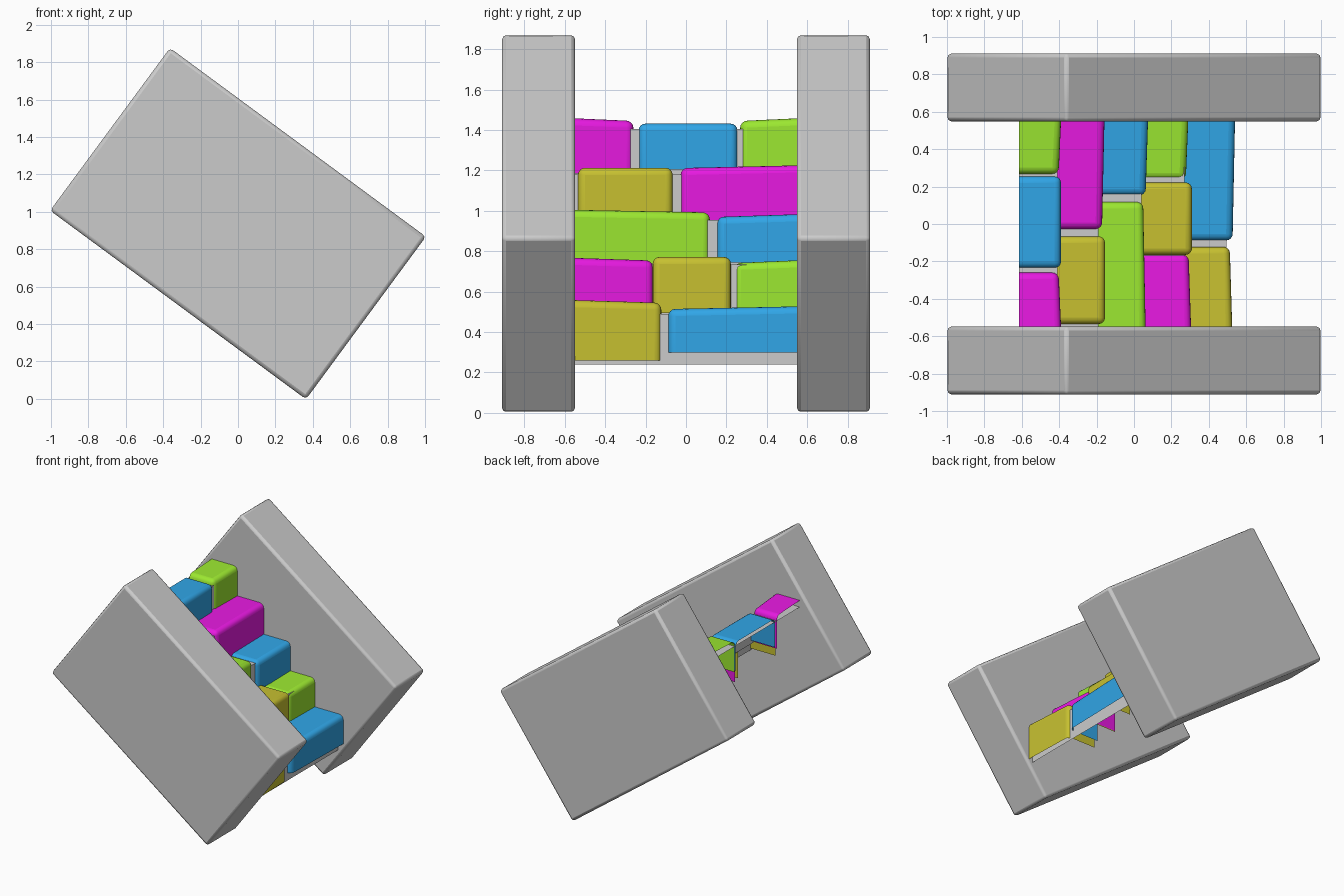
import bpy, bmesh, math

if "Cube" in bpy.data.objects:
    bpy.data.objects.remove(bpy.data.objects["Cube"])

def material(name, rgb):
    m = bpy.data.materials.new(name)
    m.diffuse_color = (*rgb, 1)
    m.use_nodes = True
    m.node_tree.nodes["Principled BSDF"].inputs["Base Color"].default_value = m.diffuse_color
    return m

MATS = {
    'M': material('magenta', (0.80, 0.01, 0.75)),
    'G': material('green', (0.33, 0.80, 0.03)),
    'B': material('blue', (0.03, 0.38, 0.80)),
    'O': material('olive', (0.57, 0.53, 0.03)),
}

def finish(name, bm, bevel=0, segments=3):
    me = bpy.data.meshes.new(name)
    bmesh.ops.recalc_face_normals(bm, faces=bm.faces)
    bm.to_mesh(me)
    bm.free()
    ob = bpy.data.objects.new(name, me)
    bpy.context.collection.objects.link(ob)
    if bevel:
        mod = ob.modifiers.new('rounding', 'BEVEL')
        mod.width, mod.segments = bevel, segments
        mod.limit_method = 'ANGLE'
    bpy.ops.object.select_all(action='DESELECT')
    ob.select_set(True)
    bpy.context.view_layer.objects.active = ob
    bpy.ops.object.shade_smooth_by_angle(angle=math.radians(40))
    return ob

# Side walls: tilted slabs
for side, name in ((-1, 'front_wall'), (1, 'back_wall')):
    bm = bmesh.new()
    bmesh.ops.create_cube(bm, size=1)
    bmesh.ops.scale(bm, vec=(1.70, 0.363, 1.08), verts=bm.verts)
    wall = finish(name, bm, 0.02, 2)
    wall.location = (0, side * 0.73, 0.937)
    wall.rotation_euler = (0, math.radians(36.4), 0)

# Mortar: open stepped sheet behind the stones
fronts = [0.495, 0.27, 0.04, -0.19, -0.41]
tops = [0.49, 0.735, 0.955, 1.18, 1.405]
profile = [(fronts[0], 0.24)]
for i, (x, z) in enumerate(zip(fronts, tops)):
    profile += [(x, z), ((fronts + [-0.615])[i + 1], z)]
bm = bmesh.new()
cols = [[bm.verts.new((x, y, z)) for x, z in profile] for y in (-0.55, 0.55)]
for i in range(len(profile) - 1):
    bm.faces.new((cols[0][i], cols[1][i], cols[1][i + 1], cols[0][i + 1]))
finish('mortar', bm)

# Stones: colour, y range, front x, bottom z, top z; one row per step
ROWS = [
    (0.27, [('O', -0.55, -0.122, 0.525, 0.26, 0.558), ('B', -0.088, 0.55, 0.54, 0.30, 0.527)]),
    (0.04, [('M', -0.55, -0.163, 0.305, 0.50, 0.767), ('O', -0.165, 0.222, 0.31, 0.495, 0.772),
            ('G', 0.238, 0.55, 0.29, 0.51, 0.755)]),
    (-0.19, [('G', -0.55, 0.118, 0.062, 0.74, 1.005), ('B', 0.153, 0.55, 0.075, 0.745, 0.983)]),
    (-0.41, [('O', -0.535, -0.066, -0.155, 0.97, 1.213), ('M', -0.027, 0.55, -0.158, 0.955, 1.225)]),
    (-0.615, [('M', -0.55, -0.26, -0.39, 1.185, 1.458), ('B', -0.235, 0.255, -0.39, 1.205, 1.432),
              ('G', 0.268, 0.55, -0.39, 1.20, 1.458)]),
]
for r, (back, stones) in enumerate(ROWS):
    for k, (c, y0, y1, x, z0, z1) in enumerate(stones):
        bm = bmesh.new()
        ends = []
        for y in (y0, y1):
            # free ends of stones held by a wall sag and recede a little
            sag = 0.013 if abs(y) < 0.54 and max(-y0, y1) > 0.54 else 0
            ends.append([bm.verts.new(p) for p in (
                (back, y, z0), (x - sag, y, z0), (x - sag, y, z1 - sag), (back, y, z1 - sag))])
        a, b = ends
        bm.faces.new((a[1], b[1], b[2], a[2]))   # riser
        bm.faces.new((a[2], b[2], b[3], a[3]))   # tread
        if y0 > -0.54:
            bm.faces.new(a)
        if y1 < 0.54:
            bm.faces.new(b)
        ob = finish(f'step_{r + 1}_stone_{k + 1}', bm, 0.035, 4)
        # shells have no inside, so orient riser outward
        if ob.data.polygons[0].normal.x < 0:
            ob.data.flip_normals()
        ob.data.materials.append(MATS[c])
